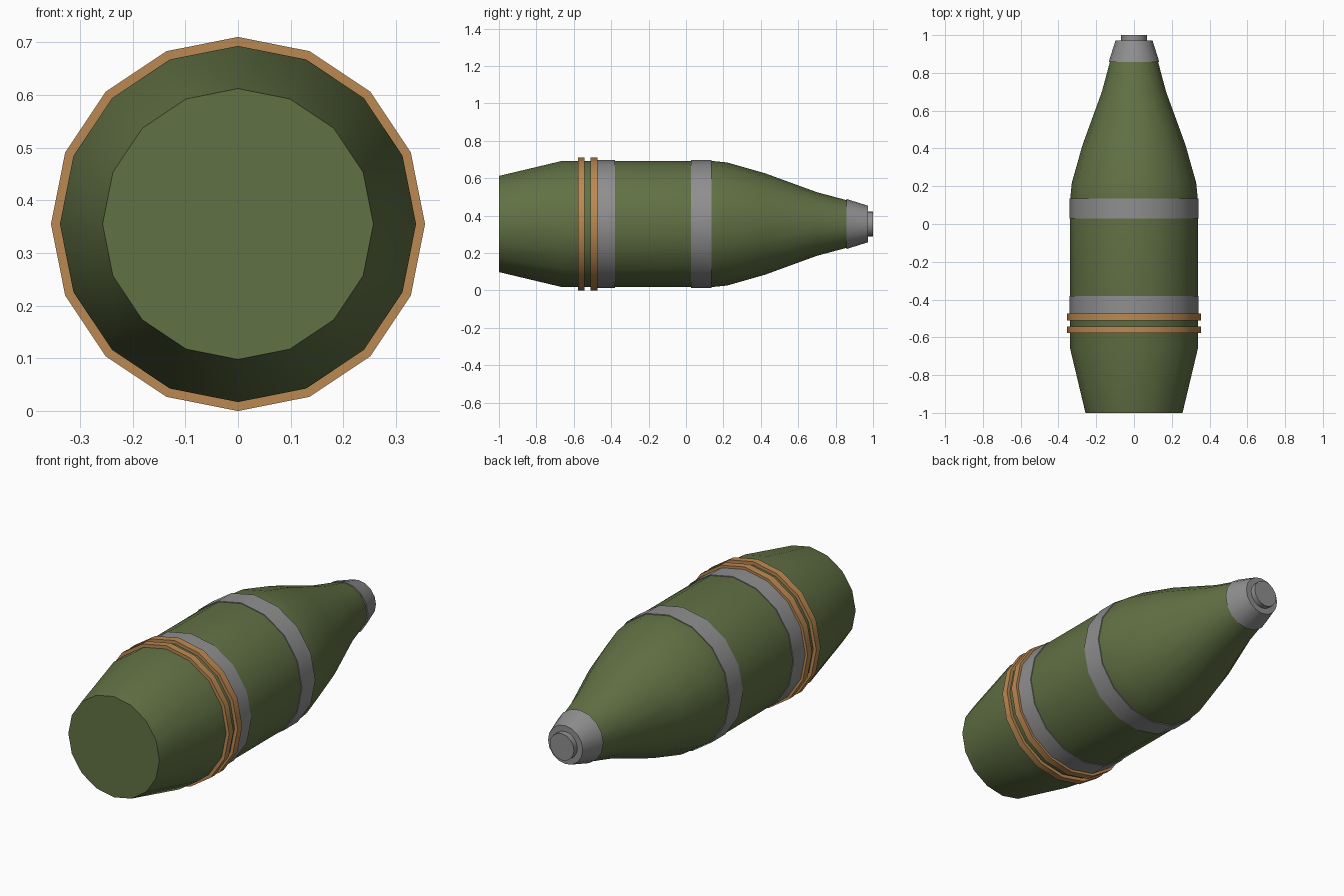
import bpy, bmesh, math

if "Cube" in bpy.data.objects:
    bpy.data.objects.remove(bpy.data.objects["Cube"])

SIDES = 16
AXIS_Z = 0.355


def material(name, rgb):
    m = bpy.data.materials.new(name)
    m.diffuse_color = (*rgb, 1.0)
    m.use_nodes = True
    m.node_tree.nodes["Principled BSDF"].inputs["Base Color"].default_value = m.diffuse_color
    return m


green = material("olive_green", (0.120, 0.165, 0.058))
copper = material("copper", (0.50, 0.250, 0.084))
grey = material("steel_grey", (0.275, 0.275, 0.280))


def lathe(name, profile, mat, closed=False):
    """Turn (y, radius) points around the long axis; cap the ends, or close into a ring."""
    bm = bmesh.new()
    rings = []
    for y, r in profile:
        rings.append([bm.verts.new((r * math.cos(2 * math.pi * i / SIDES), y,
                                    AXIS_Z + r * math.sin(2 * math.pi * i / SIDES)))
                      for i in range(SIDES)])
    pairs = list(zip(rings, rings[1:]))
    if closed:
        pairs.append((rings[-1], rings[0]))
    else:
        bm.faces.new(rings[0])
        bm.faces.new(rings[-1])
    for a, b in pairs:
        for i in range(SIDES):
            j = (i + 1) % SIDES
            bm.faces.new((a[i], a[j], b[j], b[i]))
    bmesh.ops.recalc_face_normals(bm, faces=bm.faces)
    mesh = bpy.data.meshes.new(name)
    bm.to_mesh(mesh)
    bm.free()
    mesh.materials.append(mat)
    ob = bpy.data.objects.new(name, mesh)
    bpy.context.collection.objects.link(ob)
    bpy.ops.object.select_all(action='DESELECT')
    ob.select_set(True)
    bpy.context.view_layer.objects.active = ob
    bpy.ops.object.shade_smooth_by_angle(angle=math.radians(30))
    return ob


def band(name, y0, y1, radius, mat):
    inner = 0.334
    return lathe(name, [(y0, inner), (y0, radius), (y1, radius), (y1, inner)], mat, closed=True)


# Main body: tapered tail, straight middle, curved nose
lathe("body", [(-1.0, 0.257), (-0.66, 0.338), (0.13, 0.338), (0.22, 0.329),
               (0.42, 0.272), (0.70, 0.170), (0.86, 0.127)], green)

# Raised copper rings
band("rear_copper_ring", -0.578, -0.543, 0.355, copper)
band("front_copper_ring", -0.510, -0.473, 0.355, copper)

# Thin grey bands
band("rear_grey_band", -0.473, -0.38, 0.342, grey)
band("front_grey_band", 0.028, 0.135, 0.342, grey)

# Nose cap and its small end plug
lathe("nose_cap", [(0.857, 0.134), (0.972, 0.098)], grey)
lathe("nose_plug", [(0.96, 0.068), (1.0, 0.068)], grey)
